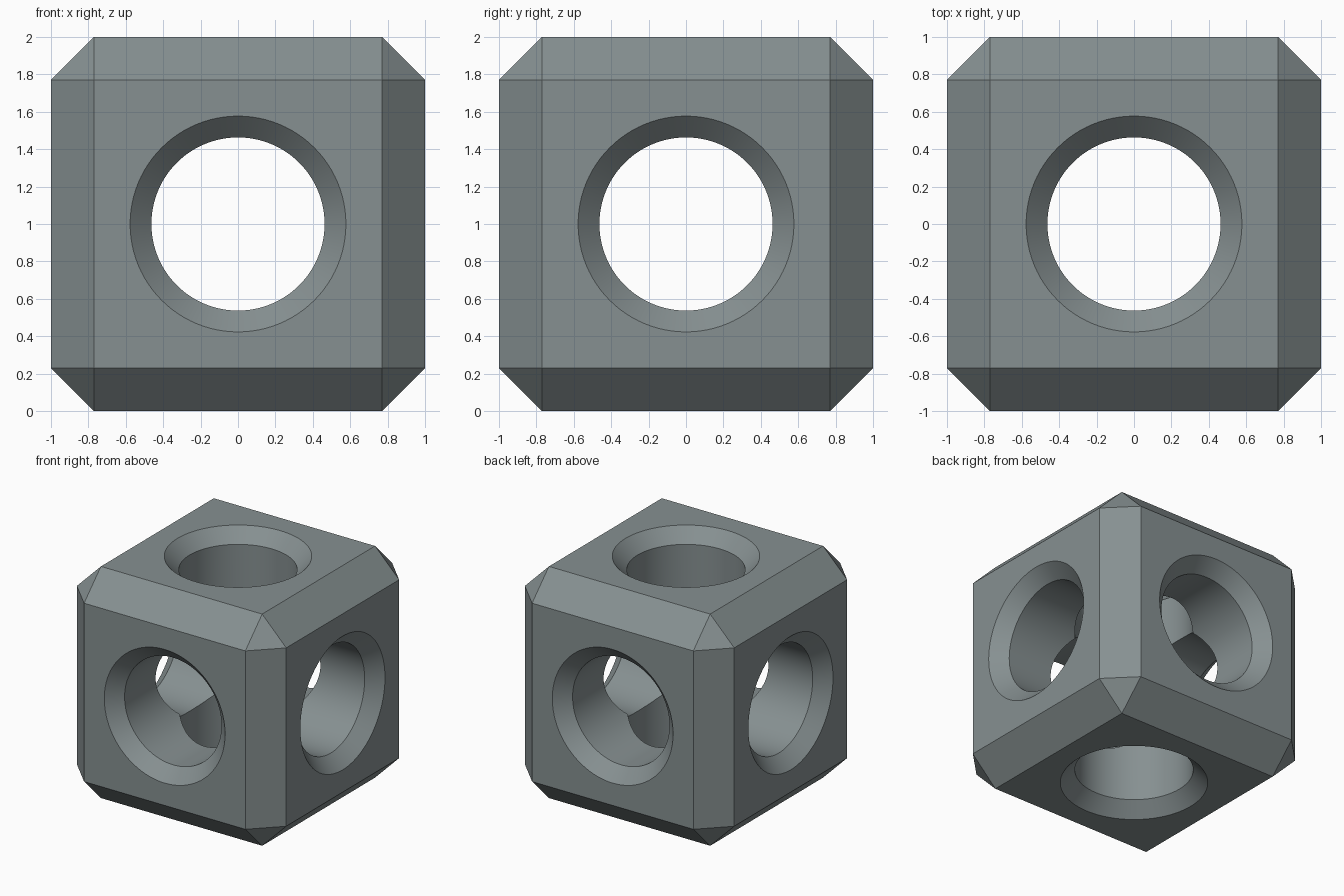
import bpy, bmesh, math
from mathutils import Vector

if "Cube" in bpy.data.objects:
    bpy.data.objects.remove(bpy.data.objects["Cube"])

FLAT = 0.77      # half width of each flat square face
BORE = 0.463     # radius of the through holes
RIM = 0.577      # radius of the countersink at the surface
DEPTH = RIM - BORE
SEGS = 96        # multiple of 8, so the bores meet on shared points
SIGNS = (-1, 1)

bm = bmesh.new()


def face(points):
    bm.faces.new([bm.verts.new(p) for p in points])


def place(axis, a, b, c):
    """Point with coordinate a along axis and b, c along the next two."""
    p = Vector((0, 0, 0))
    p[axis], p[(axis + 1) % 3], p[(axis + 2) % 3] = a, b, c
    return p


def ring_point(axis, sign, radius, height, i):
    t = 2 * math.pi * i / SEGS + math.pi / 4
    return place(axis, sign * height, radius * math.cos(t), radius * math.sin(t))


def bore_end(i):
    """Height at which a bore runs into the two crossing bores."""
    t = 2 * math.pi * i / SEGS + math.pi / 4
    return BORE * max(abs(math.cos(t)), abs(math.sin(t)))


corners = [(FLAT, FLAT), (-FLAT, FLAT), (-FLAT, -FLAT), (FLAT, -FLAT)]
quarter = SEGS // 4

for axis in range(3):
    for s in SIGNS:
        # flat square face around the hole, in four pieces
        for q in range(4):
            arc = [ring_point(axis, s, RIM, 1, i)
                   for i in range(q * quarter, (q + 1) * quarter + 1)]
            face(arc + [place(axis, s, *corners[(q + 1) % 4]),
                        place(axis, s, *corners[q])])
        # countersink and bore wall
        for i in range(SEGS):
            j = i + 1
            rim = [ring_point(axis, s, RIM, 1, k) for k in (i, j)]
            neck = [ring_point(axis, s, BORE, 1 - DEPTH, k) for k in (i, j)]
            end = [ring_point(axis, s, BORE, bore_end(k), k) for k in (i, j)]
            face([rim[0], rim[1], neck[1], neck[0]])
            face([neck[0], neck[1], end[1], end[0]])
        # chamfers along the edges parallel to this axis
        for t in SIGNS:
            face([place(axis, -FLAT, s, FLAT * t), place(axis, FLAT, s, FLAT * t),
                  place(axis, FLAT, FLAT * s, t), place(axis, -FLAT, FLAT * s, t)])

# corner triangles
for x in SIGNS:
    for y in SIGNS:
        for z in SIGNS:
            face([(x, FLAT * y, FLAT * z), (FLAT * x, y, FLAT * z),
                  (FLAT * x, FLAT * y, z)])

bmesh.ops.remove_doubles(bm, verts=bm.verts, dist=1e-4)
bmesh.ops.recalc_face_normals(bm, faces=bm.faces)
bmesh.ops.translate(bm, verts=bm.verts, vec=(0, 0, 1))

mesh = bpy.data.meshes.new("bored_cube")
bm.to_mesh(mesh)
bm.free()

grey = bpy.data.materials.new("slate grey")
grey.diffuse_color = (0.24, 0.28, 0.285, 1)
grey.use_nodes = True
grey.node_tree.nodes["Principled BSDF"].inputs["Base Color"].default_value = grey.diffuse_color
mesh.materials.append(grey)

cube = bpy.data.objects.new("bored_cube", mesh)
bpy.context.collection.objects.link(cube)
bpy.context.view_layer.objects.active = cube
cube.select_set(True)
bpy.ops.object.shade_smooth_by_angle(angle=math.radians(20))
